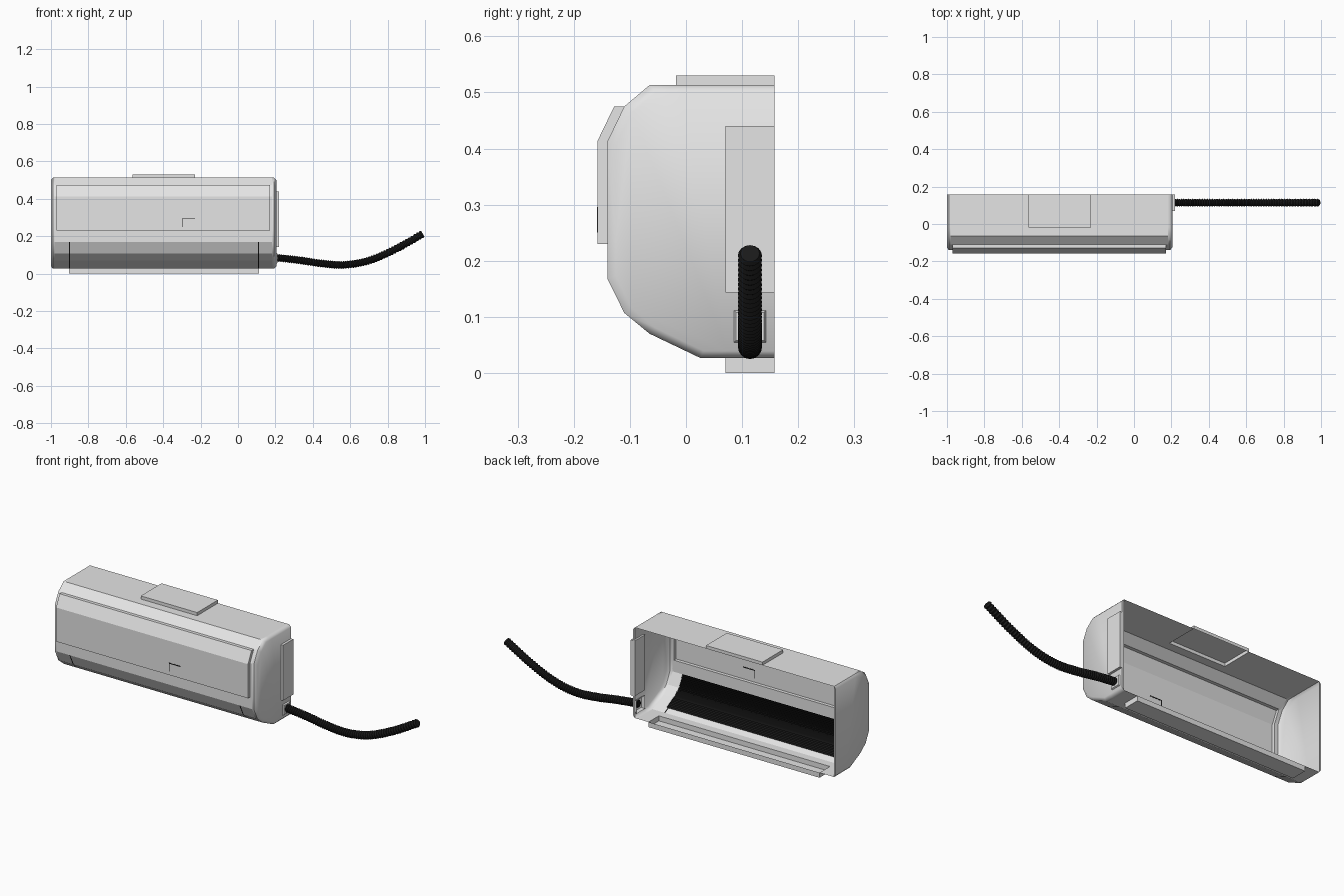
import bpy, bmesh, math
from mathutils import Vector

if "Cube" in bpy.data.objects:
    bpy.data.objects.remove(bpy.data.objects["Cube"])


def material(name, c):
    m = bpy.data.materials.new(name)
    m.diffuse_color = (c, c, c, 1)
    m.use_nodes = True
    m.node_tree.nodes["Principled BSDF"].inputs["Base Color"].default_value = m.diffuse_color
    return m


GREY = material("light_grey", 0.78)
BLACK = material("black", 0.01)


def finish(bm, name, mats, smooth=None):
    me = bpy.data.meshes.new(name)
    bm.to_mesh(me)
    bm.free()
    for m in mats:
        me.materials.append(m)
    ob = bpy.data.objects.new(name, me)
    bpy.context.collection.objects.link(ob)
    if smooth:
        bpy.ops.object.select_all(action='DESELECT')
        ob.select_set(True)
        bpy.context.view_layer.objects.active = ob
        bpy.ops.object.shade_smooth_by_angle(angle=math.radians(smooth))
    return ob


def loft(bm, rows, closed=False):
    """Quads between rows of points; returns faces keyed by (row, segment)."""
    vs = [[bm.verts.new(p) for p in r] for r in rows]
    n = len(rows[0])
    faces = {}
    for a in range(len(vs) - 1):
        for i in range(n if closed else n - 1):
            j = (i + 1) % n
            faces[a, i] = bm.faces.new((vs[a][i], vs[a][j], vs[a + 1][j], vs[a + 1][i]))
    return faces, vs


def box(name, lo, hi, mat):
    bm = bmesh.new()
    bmesh.ops.create_cube(bm, size=1)
    for v in bm.verts:
        v.co = [(a + b) / 2 + c * (b - a) for a, b, c in zip(lo, hi, v.co)]
    return finish(bm, name, [mat])


# Casing cross-section (y, z), from top back round the front to bottom back
P = [(0.158, 0.513), (-0.018, 0.513), (-0.065, 0.513), (-0.11, 0.475),
     (-0.14, 0.413), (-0.14, 0.23), (-0.14, 0.168), (-0.11, 0.107),
     (-0.065, 0.07), (0.025, 0.027), (0.07, 0.027), (0.158, 0.027)]
X = [-0.98, -0.97, -0.904, -0.898, -0.565, -0.23, 0.106, 0.112, 0.17, 0.182]

# Open-backed casing shell with hollow raised areas
bm = bmesh.new()
faces, _ = loft(bm, [[(x, y, z) for y, z in P] for x in X])
for col in (2, 6):                      # dark slots beside the flap
    for seg in (6, 7, 8):
        faces[col, seg].material_index = 1
bumps = [((3, 4), -0.97, 0.17, (0, -0.018, 0)),     # front panel
         ((0,), -0.565, -0.23, (0, 0, 0.017)),      # top plate
         ((10,), -0.904, 0.112, (0, 0, -0.027))]    # bottom rail
for segs, x0, x1, move in bumps:
    region = [f for (c, s), f in faces.items()
              if s in segs and x0 - 1e-4 <= X[c] and X[c + 1] <= x1 + 1e-4]
    out = bmesh.ops.extrude_face_region(bm, geom=region)["geom"]
    bmesh.ops.translate(bm, vec=move, verts=[g for g in out if isinstance(g, bmesh.types.BMVert)])
    old = [f for f in region if f.is_valid]
    if old:
        bmesh.ops.delete(bm, geom=old, context='FACES')
bmesh.ops.recalc_face_normals(bm, faces=bm.faces[:])
finish(bm, "casing", [GREY, BLACK])


# Hollow end caps with softened rims
def end_cap(name, x0, x1):
    bm = bmesh.new()

    def ring(x, s):
        return [(x, 0.158 + (y - 0.158) * s, 0.27 + (z - 0.27) * s) for y, z in P]
    xm = x0 + (x1 - x0) * 0.55
    _, vs = loft(bm, [ring(x0, 1), ring(xm, 1), ring(x1, 0.95)])
    bm.faces.new(vs[-1])
    # narrow back edge closing the bevel
    bm.faces.new((vs[1][0], vs[2][0], vs[2][-1], vs[1][-1]))
    bmesh.ops.recalc_face_normals(bm, faces=bm.faces[:])
    finish(bm, name, [GREY], 50)


end_cap("left_end_cap", -0.978, -1.0)
end_cap("right_end_cap", 0.178, 0.205)

# Raised cover at the back of the right cap
box("side_cover", (0.195, 0.07, 0.143), (0.218, 0.158, 0.44), GREY)

# Hose socket
bm = bmesh.new()
sock = [[(x, 0.114 + a * h, 0.083 + b * h) for a, b in ((-1, -1), (1, -1), (1, 1), (-1, 1))]
        for x, h in ((0.19, 0.036), (0.212, 0.025))]
_, vs = loft(bm, sock, True)
bm.faces.new(vs[1])
bmesh.ops.recalc_face_normals(bm, faces=bm.faces[:])
finish(bm, "hose_socket", [GREY])

# Ribbed black outlet lining behind the flap
line = [Vector(p) for p in (P[6], P[7], P[8], (0.005, 0.037))]
centre = Vector((0.03, 0.28))
pts, n = [], 16
for a, b in zip(line, line[1:]):
    for i in range(n):
        p = a.lerp(b, i / n)
        pts.append(p + (centre - p).normalized() * (0.006 if i % 2 else 0.013))
bm = bmesh.new()
loft(bm, [[(x, p.x, p.y) for p in pts] for x in (-0.904, 0.112)])
finish(bm, "outlet_lining", [BLACK])

# Display window edge marks on the front panel
box("display_top_line", (-0.3, -0.159, 0.291), (-0.23, -0.157, 0.296), BLACK)
box("display_side_line", (-0.3, -0.159, 0.25), (-0.296, -0.157, 0.296), BLACK)

# Corrugated drain hose swept along a curved path (x, z)
H = [(0.06, 0.09), (0.2, 0.085), (0.32, 0.073), (0.45, 0.054), (0.57, 0.047),
     (0.7, 0.07), (0.84, 0.13), (0.988, 0.213), (1.12, 0.29)]
H = [Vector(p) for p in H]
path = []
for k in range(1, len(H) - 2):
    a, b, c, d = H[k - 1:k + 3]
    for i in range(20):
        t = i / 20
        path.append(0.5 * (2 * b + (c - a) * t + (2 * a - 5 * b + 4 * c - d) * t * t
                           + (3 * b - a - 3 * c + d) * t ** 3))
path.append(H[-2])
rows = []
for i, p in enumerate(path):
    d = (path[min(i + 1, len(path) - 1)] - path[max(i - 1, 0)]).normalized()
    r = 0.0215 if i % 2 else 0.017
    row = []
    for k in range(16):
        t = 2 * math.pi * k / 16
        u = r * math.sin(t)
        row.append((p.x - d.y * u, 0.114 + r * math.cos(t), p.y + d.x * u))
    rows.append(row)
bm = bmesh.new()
_, vs = loft(bm, rows, True)
bm.faces.new(vs[0])
bm.faces.new(vs[-1])
bmesh.ops.recalc_face_normals(bm, faces=bm.faces[:])
finish(bm, "drain_hose", [BLACK], 30)
